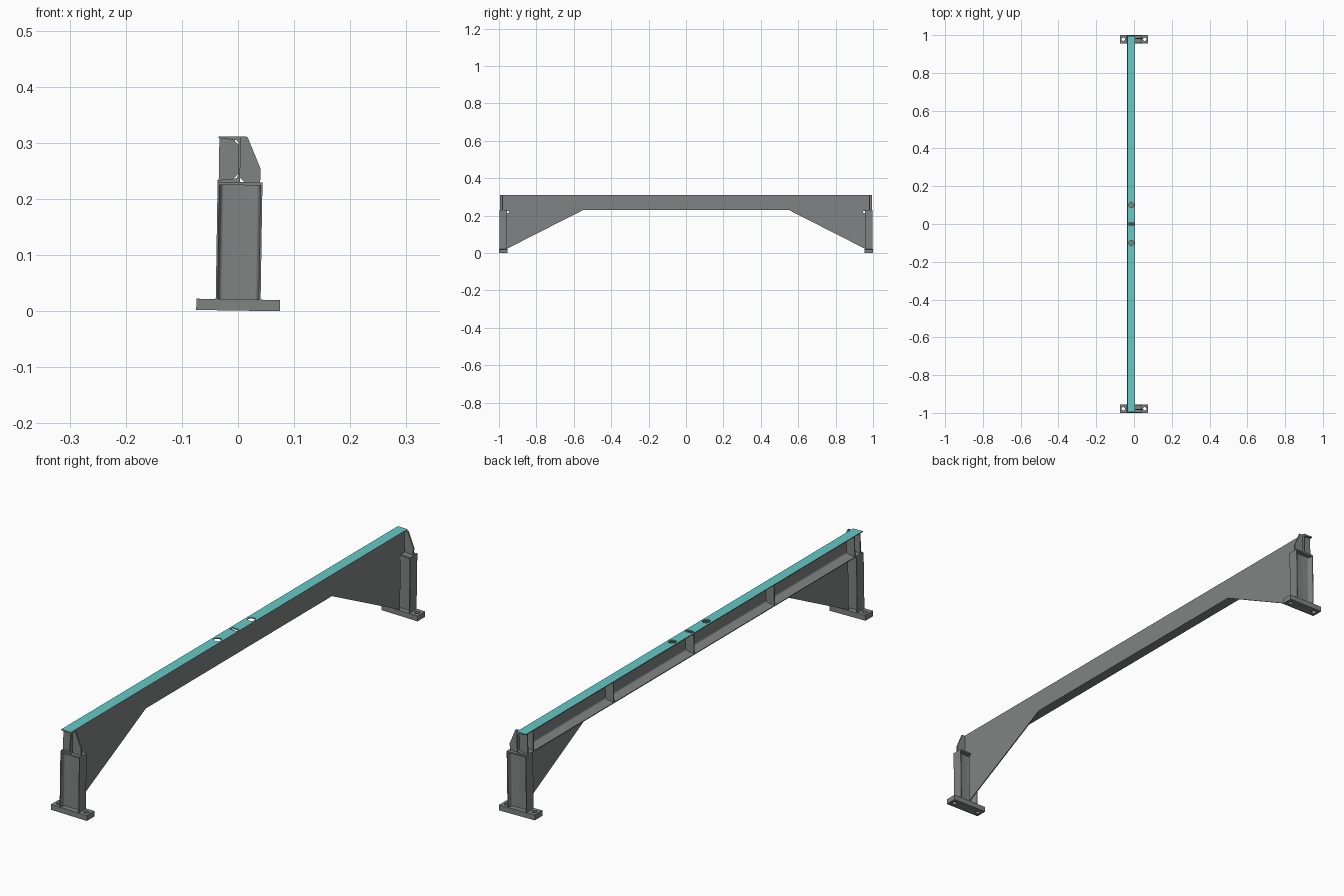
import bpy
from math import cos, sin, pi, radians
from mathutils import Matrix, Vector

cube = bpy.data.objects.get("Cube")
if cube:
    bpy.data.objects.remove(cube, do_unlink=True)


def material(name, rgb):
    mat = bpy.data.materials.new(name)
    mat.use_nodes = True
    mat.diffuse_color = (*rgb, 1)
    mat.node_tree.nodes["Principled BSDF"].inputs["Base Color"].default_value = (*rgb, 1)
    return mat


STEEL = material("steel grey", (0.22, 0.23, 0.23))
TEAL = material("teal paint", (0.13, 0.59, 0.57))

# The whole frame leans slightly sideways
LEAN = Matrix.Translation((0, 0, 0.0012)) @ Matrix.Rotation(radians(0.9), 4, 'Y')
PLACE = {'X': lambda p, d: (d, p[0], p[1]),
         'Y': lambda p, d: (p[0], d, p[1]),
         'Z': lambda p, d: (p[0], p[1], d)}


def prism(name, points, axis, lo, hi):
    """Extrude a flat outline along an axis."""
    n = len(points)
    verts = [LEAN @ Vector(PLACE[axis](p, d)) for d in (lo, hi) for p in points]
    faces = [range(n - 1, -1, -1), range(n, 2 * n)]
    faces += [(i, (i + 1) % n, n + (i + 1) % n, n + i) for i in range(n)]
    mesh = bpy.data.meshes.new(name)
    mesh.from_pydata(verts, [], [tuple(f) for f in faces])
    mesh.materials.append(STEEL)
    obj = bpy.data.objects.new(name, mesh)
    bpy.context.collection.objects.link(obj)
    bpy.context.view_layer.objects.active = obj
    bpy.ops.object.select_all(action='DESELECT')
    obj.select_set(True)
    bpy.ops.object.mode_set(mode='EDIT')
    bpy.ops.mesh.select_all(action='SELECT')
    bpy.ops.mesh.normals_make_consistent(inside=False)
    bpy.ops.object.mode_set(mode='OBJECT')
    return obj


def rect(x0, x1, y0, y1):
    return [(x0, y0), (x1, y0), (x1, y1), (x0, y1)]


def arc(cx, cy, r, start, end, steps=4):
    angles = [radians(start + (end - start) * i / steps) for i in range(steps + 1)]
    return [(cx + r * cos(a), cy + r * sin(a)) for a in angles]


def slot(cx, cy, r, half=0):
    """Round hole, or a slot stretched along x."""
    return arc(cx + half, cy, r, -90, 90, 10) + arc(cx - half, cy, r, 91, 269, 10)


def drill(obj, outlines, lo, hi):
    for outline in outlines:
        cutter = prism("hole_cutter", outline, 'Z', lo, hi)
        cutter.hide_render = True
        mod = obj.modifiers.new("hole", 'BOOLEAN')
        mod.operation = 'DIFFERENCE'
        mod.solver = 'EXACT'
        mod.object = cutter
        bpy.context.view_layer.objects.active = obj
        bpy.ops.object.modifier_apply(modifier=mod.name)
        bpy.data.objects.remove(cutter, do_unlink=True)


def smooth(obj):
    bpy.ops.object.select_all(action='DESELECT')
    obj.select_set(True)
    bpy.context.view_layer.objects.active = obj
    bpy.ops.object.shade_smooth_by_angle(angle=radians(28))


# Channel beam with tapered flanges and rounded inner corners
BOTTOM, TOP = 0.229, 0.31
channel = [(0, BOTTOM), (0, TOP), (-0.04, TOP), (-0.04, TOP - 0.003)]
channel += arc(-0.01, TOP - 0.012, 0.006, 90, 0)
channel += arc(-0.01, BOTTOM + 0.012, 0.006, 0, -90)
channel += [(-0.04, BOTTOM + 0.003), (-0.04, BOTTOM)]
beam = prism("channel_beam", channel, 'Y', -0.995, 0.995)
drill(beam, [slot(-0.019, 0.1, 0.014), slot(-0.019, -0.1, 0.014),
             slot(-0.019, 0, 0.008, 0.008)], 0.27, 0.34)
smooth(beam)

# Painted top of the beam
beam.data.materials.append(TEAL)
for face in beam.data.polygons:
    if face.normal.z > 0.9 and face.center.z > TOP - 0.002:
        face.material_index = 1

# Stiffener ribs with clipped corners beside the web
rib = [(-0.038, 0.231), (-0.012, 0.235), (-0.004, 0.243),
       (-0.004, 0.296), (-0.012, 0.304), (-0.038, 0.308)]
for i, y in enumerate((-0.983, -0.95, -0.475, 0, 0.475, 0.95, 0.983)):
    prism(f"stiffener_rib_{i + 1}", rib, 'Y', y - 0.002, y + 0.002)

# Post section: two tapered flanges joined by a web, with rounded corners
quarter = [(0.04, 0.0205), (0.037, 0.0205)] + arc(0.028, 0.0085, 0.006, 0, -90)
post = quarter + [(-x, y) for x, y in reversed(quarter)]
post += [(-x, -y) for x, y in quarter] + [(x, -y) for x, y in reversed(quarter)]

haunch = [(0.55, BOTTOM), (0.957, 0.022), (0.957, 0.21), (0.947, 0.215),
          (0.947, 0.223), (0.957, 0.224), (0.957, BOTTOM)]
gusset = [(0, TOP), (0.012, TOP), (0.036, 0.254), (0.036, BOTTOM),
          (0.008, BOTTOM), (0, 0.237)]

# Legs, mirrored at both ends
for end, s in (("front", -1), ("back", 1)):
    def span(a, b):
        return sorted((s * a, s * b))

    leg = prism(f"{end}_post", [(x, y + s * 0.9775) for x, y in post], 'Z', 0.02, 0.2235)
    smooth(leg)
    prism(f"{end}_cap_plate", rect(-0.04, 0.04, *span(0.957, 0.998)), 'Z', 0.2235, BOTTOM)
    prism(f"{end}_haunch_plate", [(s * y, z) for y, z in haunch], 'X', -0.004, 0)
    prism(f"{end}_gusset", gusset, 'Y', *span(0.979, 0.985))
    foot = prism(f"{end}_foot_plate", rect(-0.0745, 0.0745, *span(0.955, 1)), 'Z', 0, 0.02)
    drill(foot, [slot(x, s * 0.9775, 0.009) for x in (-0.057, 0.057)], -0.02, 0.04)
